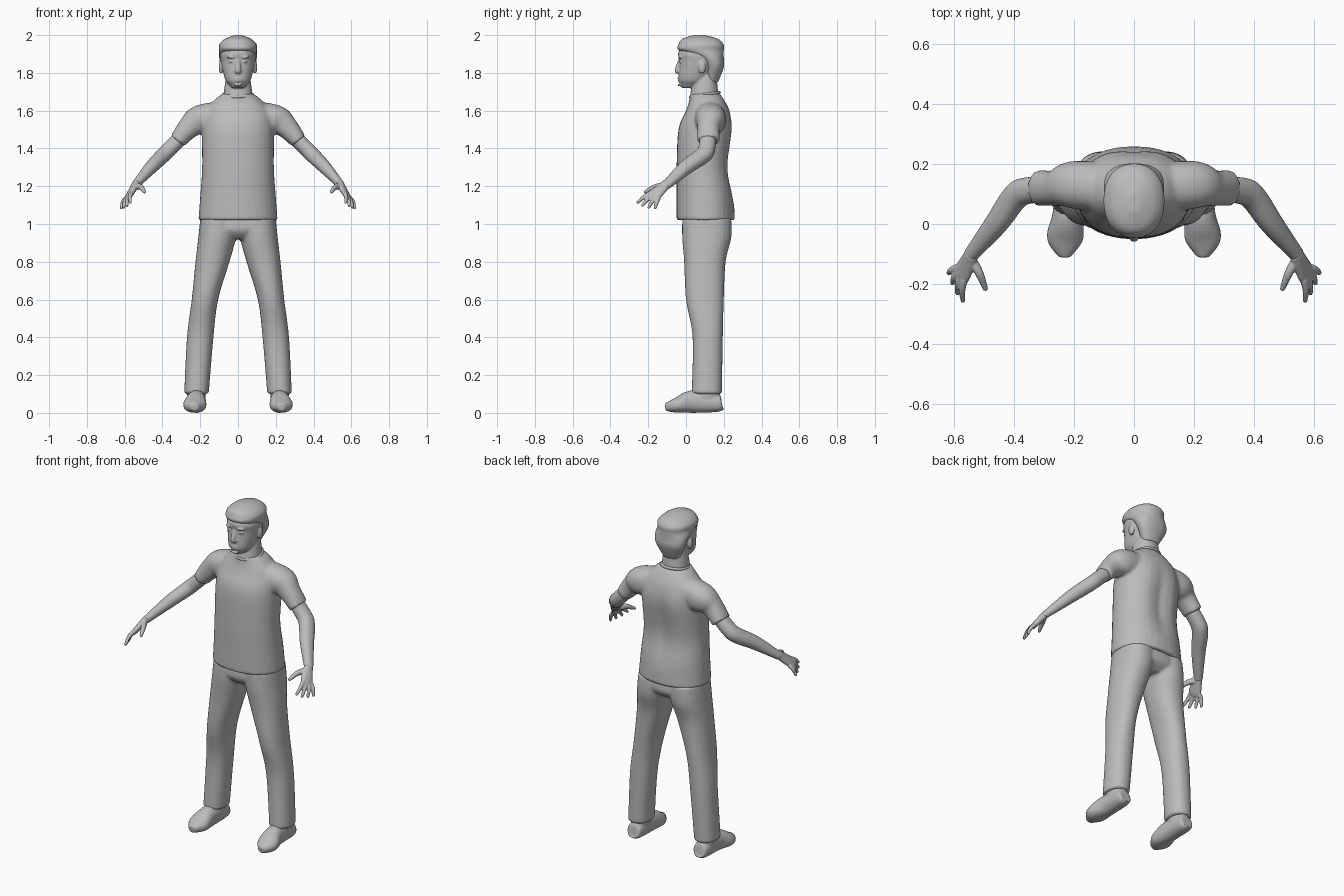
import bpy, bmesh, math
from mathutils import Vector, Matrix

if "Cube" in bpy.data.objects:
    bpy.data.objects.remove(bpy.data.objects["Cube"])

SHADE = (.5, .5, .5, 1)
grey = bpy.data.materials.new("plain_grey")
grey.use_nodes = True
grey.diffuse_color = SHADE
grey.node_tree.nodes["Principled BSDF"].inputs["Base Color"].default_value = SHADE


def smooth_path(path, steps=6):
    """Catmull-Rom interpolation of rows (x, y, z, half width, half depth)."""
    rows = [Vector(row) for row in path]
    padded = [rows[0]] + rows + [rows[-1]]
    result = []
    for before, start, end, after in zip(padded, padded[1:], padded[2:], padded[3:]):
        for k in range(steps):
            t = k / steps
            leave, arrive = (end - before) / 2, (after - start) / 2
            ease = t * t * (3 - 2 * t)
            result.append(start.lerp(end, ease) + leave * t * (1 - t) ** 2 - arrive * t * t * (1 - t))
    return result + [rows[-1]]


def superpower(value, power):
    return math.copysign(abs(value) ** (2 / power), value)


def tube(bm, path, across=None, side=1, power=2.2, sides=32):
    """Loft rings along a path: level rings without across, else square to the path."""
    rows = smooth_path(path)
    centres = [Vector(row[:3]) for row in rows]
    rings = []
    for i, (centre, row) in enumerate(zip(centres, rows)):
        u, w = Vector((1, 0, 0)), Vector((0, 1, 0))
        if across:
            ahead = centres[min(i + 1, len(centres) - 1)]
            tangent = (ahead - centres[max(i - 1, 0)]).normalized()
            u = Vector(across)
            u = (u - tangent * u.dot(tangent)).normalized()
            w = tangent.cross(u)
        ring = []
        for k in range(sides):
            angle = math.tau * k / sides
            point = (centre + u * row[3] * superpower(math.cos(angle), power)
                     + w * row[4] * superpower(math.sin(angle), power))
            ring.append(bm.verts.new((point.x * side, point.y, point.z)))
        rings.append(ring)
    for lower, upper in zip(rings, rings[1:]):
        for k in range(sides):
            bm.faces.new((lower[k - 1], lower[k], upper[k], upper[k - 1]))
    bm.faces.new(rings[0])
    bm.faces.new(rings[-1])


def stack(bm, rows):
    """Level rings given as (height, front, back, half width)."""
    tube(bm, [(0, (front + back) / 2, z, width, (back - front) / 2) for z, front, back, width in rows])


def blob(bm, centre, size, side=1):
    x, y, z = centre
    place = Matrix.Translation((x * side, y, z)) @ Matrix.Diagonal((*size, 1))
    bmesh.ops.create_uvsphere(bm, u_segments=20, v_segments=14, radius=1, matrix=place)


def finish(name, bm, voxel, relax=3):
    """Fuse the overlapping pieces into one smooth skin."""
    bmesh.ops.recalc_face_normals(bm, faces=bm.faces)
    mesh = bpy.data.meshes.new(name)
    bm.to_mesh(mesh)
    bm.free()
    mesh.materials.append(grey)
    mesh.shade_smooth()
    part = bpy.data.objects.new(name, mesh)
    bpy.context.collection.objects.link(part)
    fuse = part.modifiers.new("fuse", 'REMESH')
    fuse.mode, fuse.voxel_size, fuse.use_smooth_shade = 'VOXEL', voxel, True
    soften = part.modifiers.new("soften", 'SMOOTH')
    soften.factor, soften.iterations = .5, relax


# Shirt: torso with a shallow spine groove, plus sleeves
bm = bmesh.new()
stack(bm, [(1.02, -.05, .26, .21), (1.15, -.05, .25, .2), (1.3, -.05, .23, .19), (1.5, -.04, .25, .19),
           (1.6, 0, .23, .17), (1.66, .02, .2, .12), (1.69, .02, .18, .08)])
for vert in bm.verts:
    x, y, z = vert.co
    if y > .15 and 1.1 < z < 1.6:
        vert.co.y -= .02 * math.exp(-(x / .05) ** 2) * math.sin(math.pi * (z - 1.1) * 2)
for side in (1, -1):
    tube(bm, [(.07, .12, 1.57, .08, .08), (.2, .13, 1.55, .08, .08), (.26, .12, 1.51, .06, .06),
              (.32, .12, 1.44, .06, .045)], (0, 1, 0), side)
finish("shirt", bm, .009, 5)

# Collar
bpy.ops.mesh.primitive_torus_add(major_segments=40, minor_segments=10, major_radius=.077, minor_radius=.008,
                                 location=(0, .1, 1.685), rotation=(.15, 0, 0))
collar = bpy.context.object
collar.name = "collar"
collar.data.materials.append(grey)
bpy.ops.object.shade_smooth()

# Trousers: hips and two legs
bm = bmesh.new()
stack(bm, [(1.06, -.01, .23, .18), (.97, -.02, .24, .2), (.92, .02, .19, .12)])
for side in (1, -1):
    tube(bm, [(.1, .11, 1.03, .1, .13), (.11, .11, .93, .1, .13), (.135, .1, .8, .09, .11),
              (.175, .1, .6, .07, .1), (.2, .115, .4, .07, .08), (.22, .11, .1, .065, .08)], side=side)
finish("trousers", bm, .009)

# Head: skull, neck, nose, lips, chin, brows, eyes and ears
bm = bmesh.new()
stack(bm, [(1.72, -.02, .04, .03), (1.74, -.03, .09, .05), (1.77, -.04, .12, .07), (1.86, -.035, .18, .09),
           (1.91, -.04, .19, .09), (1.98, .01, .15, .05)])
stack(bm, [(1.62, .01, .18, .08), (1.7, .025, .17, .075), (1.8, .04, .16, .06)])
tube(bm, [(0, -.03, 1.87, .01, .01), (0, -.045, 1.815, .015, .015), (0, -.04, 1.8, .01, .01)], (1, 0, 0))
for height, width in ((1.77, .023), (1.758, .02), (1.735, .022)):
    blob(bm, (0, -.035, height), (width, .01, .006))
for side in (1, -1):
    blob(bm, (.035, -.03, 1.883), (.026, .013, .006), side)
    blob(bm, (.035, -.025, 1.86), (.014, .012, .007), side)
    blob(bm, (.013, -.037, 1.81), (.009, .009, .008), side)
    blob(bm, (.09, .085, 1.83), (.012, .02, .035), side)
finish("head", bm, .005)

# Hair
bm = bmesh.new()
stack(bm, [(1.75, .1, .17, .05), (1.83, .1, .2, .09), (1.88, .06, .2, .1), (1.92, -.04, .2, .1),
           (1.95, -.04, .2, .1), (1.98, -.02, .17, .07), (2, .04, .1, .02)])
finish("hair", bm, .007)

spread = Vector((.05, .1, -.04))
for name, side in (("left", 1), ("right", -1)):
    # Bare arm
    bm = bmesh.new()
    tube(bm, [(.25, .12, 1.51, .04, .04), (.36, .11, 1.4, .045, .04), (.4, .085, 1.36, .045, .04),
              (.46, 0, 1.3, .04, .035), (.55, -.11, 1.2, .025, .02)], (0, 1, 0), side)
    finish(name + "_arm", bm, .007)

    # Hand: palm, four fanned fingers and thumb
    bm = bmesh.new()
    tube(bm, [(.54, -.1, 1.215, .025, .02), (.57, -.16, 1.16, .037, .016), (.58, -.18, 1.145, .03, .012)],
         spread, side)
    for i, length in enumerate((1, 1.1, 1.05, .9)):
        base = Vector((.565, -.185, 1.165)).lerp(Vector((.59, -.145, 1.14)), i / 3)
        reach = Vector((.005, -.07, -.05)).lerp(Vector((.03, -.02, -.06)), i / 3) * length
        middle = base + reach / 2 + Vector((.005, 0, .005))
        tip = base + reach
        tube(bm, [(*base, .012, .012), (*middle, .011, .011), (*tip, .008, .008)], spread, side)
        blob(bm, tip, (.008, .008, .008), side)
    thumb_tip = (.495, -.215, 1.17)
    tube(bm, [(.54, -.12, 1.2, .018, .016), (.515, -.165, 1.195, .015, .014), (*thumb_tip, .009, .009)],
         spread, side)
    blob(bm, thumb_tip, (.009, .009, .009), side)
    finish(name + "_hand", bm, .004)

    # Shoe with ankle
    bm = bmesh.new()
    tube(bm, [(.22, .19, .05, .03, .03), (.22, .17, .05, .045, .045), (.22, .04, .06, .05, .06),
              (.23, -.05, .04, .06, .04), (.23, -.11, .03, .02, .02)], (1, 0, 0), side)
    blob(bm, (.22, .11, .1), (.05, .07, .07), side)
    finish(name + "_shoe", bm, .006)
